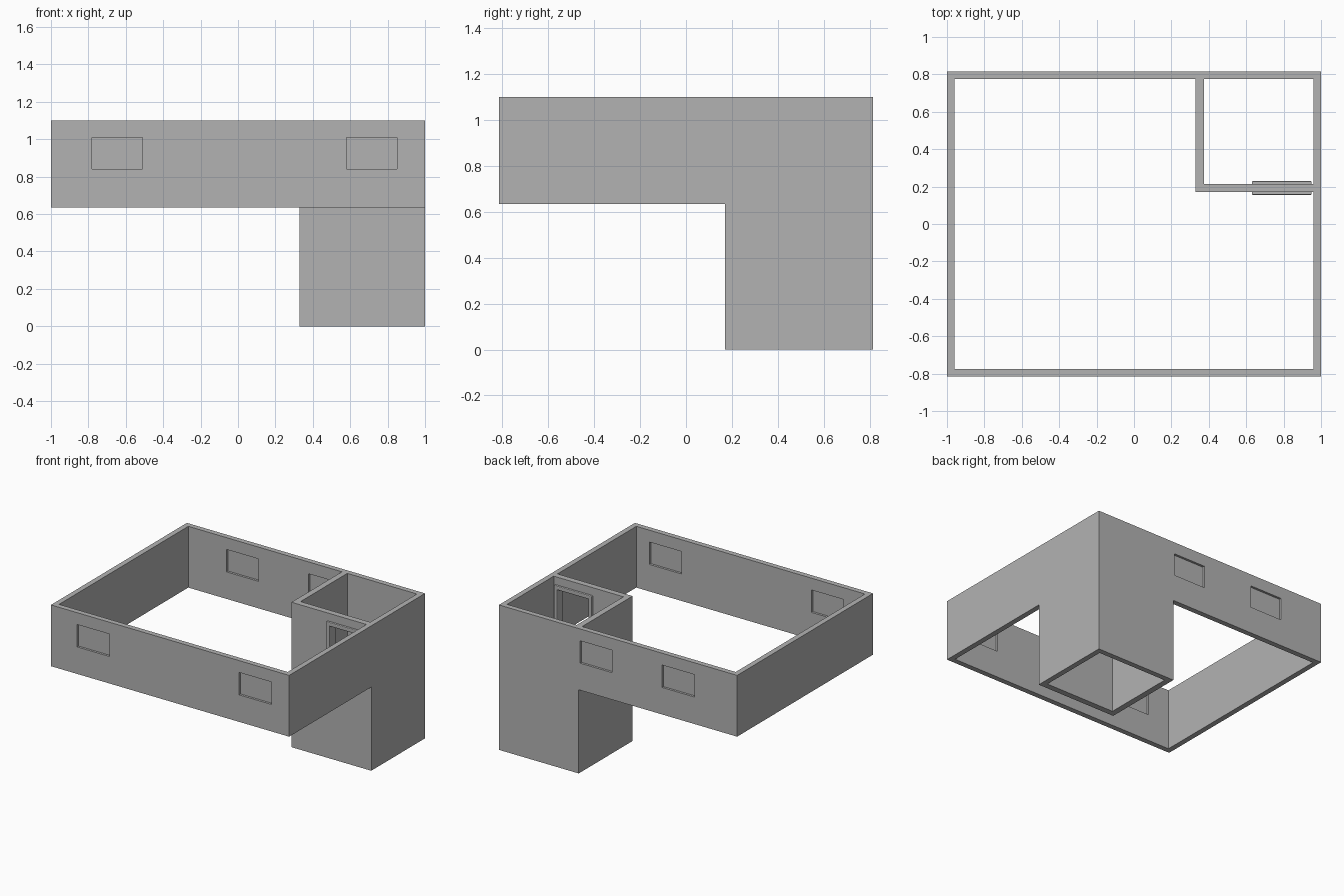
import bpy
import bmesh

if "Cube" in bpy.data.objects:
    bpy.data.objects.remove(bpy.data.objects["Cube"], do_unlink=True)

grey = bpy.data.materials.new("plain grey")
grey.use_nodes = True
colour = (0.45, 0.45, 0.45, 1)
grey.diffuse_color = colour
grey.node_tree.nodes["Principled BSDF"].inputs["Base Color"].default_value = colour

W, D = 1.0, 0.815            # half width and half depth of the outer shell
T = 0.04                     # outer wall thickness
FLOOR, TOP = 0.635, 1.1
PX, PY = 0.33, 0.17          # outer corner of the stair tower
SILL, HEAD = 0.84, 1.01


def prism(name, points, axis, start, end):
    """Extrude a flat outline along the x, y or z axis."""
    place = {"x": lambda u, v: (start, u, v),
             "y": lambda u, v: (u, start, v),
             "z": lambda u, v: (u, v, start)}[axis]
    shift = [end - start if a == axis else 0 for a in "xyz"]
    bm = bmesh.new()
    face = bm.faces.new([bm.verts.new(place(u, v)) for u, v in points])
    out = bmesh.ops.extrude_face_region(bm, geom=[face])["geom"]
    verts = [g for g in out if isinstance(g, bmesh.types.BMVert)]
    bmesh.ops.translate(bm, verts=verts, vec=shift)
    bmesh.ops.recalc_face_normals(bm, faces=bm.faces)
    mesh = bpy.data.meshes.new(name)
    bm.to_mesh(mesh)
    bm.free()
    mesh.materials.append(grey)
    ob = bpy.data.objects.new(name, mesh)
    bpy.context.collection.objects.link(ob)
    return ob


def rect(u0, u1, v0, v1):
    return [(u0, v0), (u1, v0), (u1, v1), (u0, v1)]


def cut(wall, cutter):
    cutter.hide_render = True
    cutter.hide_set(True)
    cutter.display_type = "WIRE"
    mod = wall.modifiers.new("opening", "BOOLEAN")
    mod.operation = "DIFFERENCE"
    mod.solver = "EXACT"
    mod.object = cutter


# Outer walls: the back and left-hand walls drop to the ground at the tower
front = prism("front_wall", rect(-W, W, FLOOR, TOP), "y", -D, -D + T)
back = prism("back_wall", [(-W, FLOOR), (PX, FLOOR), (PX, 0), (W, 0), (W, TOP), (-W, TOP)],
             "y", D - T, D)
prism("left_wall", [(-D + T, FLOOR), (PY, FLOOR), (PY, 0), (D - T, 0), (D - T, TOP), (-D + T, TOP)],
      "x", W - T, W)
prism("right_wall", rect(-D + T, D - T, FLOOR, TOP), "x", -W, -W + T)

# Tower partitions
prism("tower_side_wall", rect(PY, D - T, 0, TOP), "x", PX, PX + 0.045)
tower_front = prism("tower_front_wall", rect(PX + 0.045, W - T, 0, TOP), "y", PY, PY + 0.045)

# Windows: openings with a thin pane in the middle of the wall
windows = [("front", front, -D, -0.78), ("front", front, -D, 0.58),
           ("back", back, D - T, -0.64), ("back", back, D - T, 0.05)]
for i, (side, wall, y, x) in enumerate(windows):
    outline = rect(x, x + 0.27, SILL, HEAD)
    cut(wall, prism(f"{side}_window_cutter_{i}", outline, "y", y - 0.05, y + T + 0.05))
    prism(f"{side}_window_pane_{i}", outline, "y", y + T / 2 - 0.003, y + T / 2 + 0.003)

# Doorway with a raised frame on both faces
x0, x1, top, band = 0.63, 0.95, 1.04, 0.03
cut(tower_front, prism("door_cutter", rect(x0 + band, x1 - band, FLOOR, top - band), "y", PY - 0.1, PY + 0.15))
frame = prism("door_frame", [(x0, FLOOR), (x0, top), (x1, top), (x1, FLOOR),
                             (x1 - band, FLOOR), (x1 - band, top - band),
                             (x0 + band, top - band), (x0 + band, FLOOR)],
              "y", PY - 0.015, PY + 0.06)
bevel = frame.modifiers.new("soft edges", "BEVEL")
bevel.width = 0.006
bevel.segments = 2
